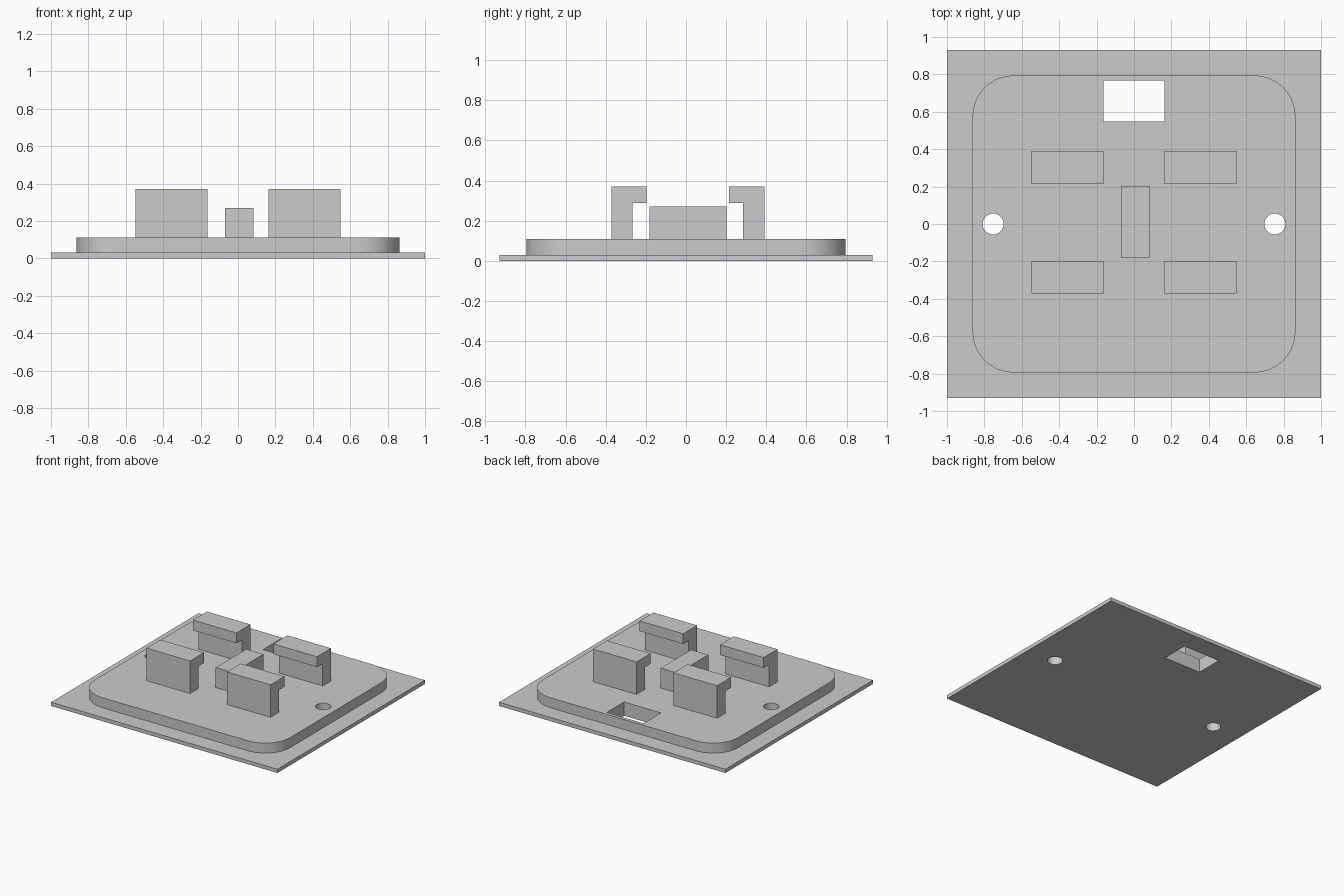
import bpy
import bmesh
from math import cos, sin, pi, radians
from mathutils import Vector

cube = bpy.data.objects.get("Cube")
if cube:
    bpy.data.objects.remove(cube, do_unlink=True)

grey = bpy.data.materials.new("light grey")
grey.use_nodes = True
colour = (0.6, 0.6, 0.6, 1)
grey.diffuse_color = colour
grey.node_tree.nodes["Principled BSDF"].inputs["Base Color"].default_value = colour

PLATE_TOP, PAD_TOP = 0.03, 0.11
HOOK_UNDER, HOOK_TOP, BLOCK_TOP = 0.288, 0.37, 0.27


def prism(name, points, direction):
    """Extrude a closed outline of 3D points along a direction."""
    bm = bmesh.new()
    face = bm.faces.new([bm.verts.new(p) for p in points])
    result = bmesh.ops.extrude_face_region(bm, geom=[face])
    moved = [v for v in result["geom"] if isinstance(v, bmesh.types.BMVert)]
    bmesh.ops.translate(bm, verts=moved, vec=Vector(direction))
    bmesh.ops.recalc_face_normals(bm, faces=bm.faces)
    mesh = bpy.data.meshes.new(name)
    bm.to_mesh(mesh)
    bm.free()
    mesh.materials.append(grey)
    obj = bpy.data.objects.new(name, mesh)
    bpy.context.collection.objects.link(obj)
    return obj


def box(name, x0, x1, y0, y1, z0, z1):
    outline = [(x0, y0, z0), (x1, y0, z0), (x1, y1, z0), (x0, y1, z0)]
    return prism(name, outline, (0, 0, z1 - z0))


def arc(cx, cy, radius, start, sweep, steps):
    return [(cx + radius * cos(start + sweep * i / steps),
             cy + radius * sin(start + sweep * i / steps)) for i in range(steps + 1)]


def combine(target, tool, operation):
    """Apply a boolean and discard the tool object."""
    tool.hide_render = True
    mod = target.modifiers.new(operation, "BOOLEAN")
    mod.operation, mod.solver, mod.object = operation, "EXACT", tool
    bpy.context.view_layer.objects.active = target
    bpy.ops.object.modifier_apply(modifier=mod.name)
    bpy.data.objects.remove(tool, do_unlink=True)


# Thin base plate
base = box("base_plate", -1, 1, -0.93, 0.93, 0, PLATE_TOP)

# Raised pad with rounded corners, fused to the plate
half_x, half_y, radius = 0.863, 0.794, 0.22
outline = []
for i, (sx, sy) in enumerate([(1, 1), (-1, 1), (-1, -1), (1, -1)]):
    outline += arc(sx * (half_x - radius), sy * (half_y - radius), radius, i * pi / 2, pi / 2, 16)
pad = prism("raised_pad", [(x, y, PLATE_TOP / 2) for x, y in outline],
            (0, 0, PAD_TOP - PLATE_TOP / 2))
combine(base, pad, "UNION")

# Screw holes and cable window, cut right through
for x in (-0.753, 0.753):
    circle = arc(x, 0, 0.056, 0, 2 * pi, 40)[:-1]
    combine(base, prism("hole_cutter", [(px, py, -0.1) for px, py in circle], (0, 0, 0.4)),
            "DIFFERENCE")
combine(base, box("window_cutter", -0.163, 0.163, 0.548, 0.767, -0.1, 0.3), "DIFFERENCE")

# Smooth the curved walls and keep the edges sharp
bpy.ops.object.select_all(action="DESELECT")
base.select_set(True)
bpy.context.view_layer.objects.active = base
bpy.ops.object.shade_smooth_by_angle(angle=radians(30))

# Four hooked clips: outer wall, inner wall and lip tip along y
rows = {"front": (-0.372, -0.266, -0.197), "back": (0.391, 0.285, 0.214)}
for row, (outer, inner, tip) in rows.items():
    profile = [(outer, PAD_TOP), (inner, PAD_TOP), (inner, HOOK_UNDER),
               (tip, HOOK_UNDER), (tip, HOOK_TOP), (outer, HOOK_TOP)]
    for side, x in (("right", -0.548), ("left", 0.163)):
        prism(f"{row}_{side}_clip", [(x, y, z) for y, z in profile], (0.385, 0, 0))

# Central support block
box("centre_block", -0.07, 0.082, -0.181, 0.202, PAD_TOP, BLOCK_TOP)
